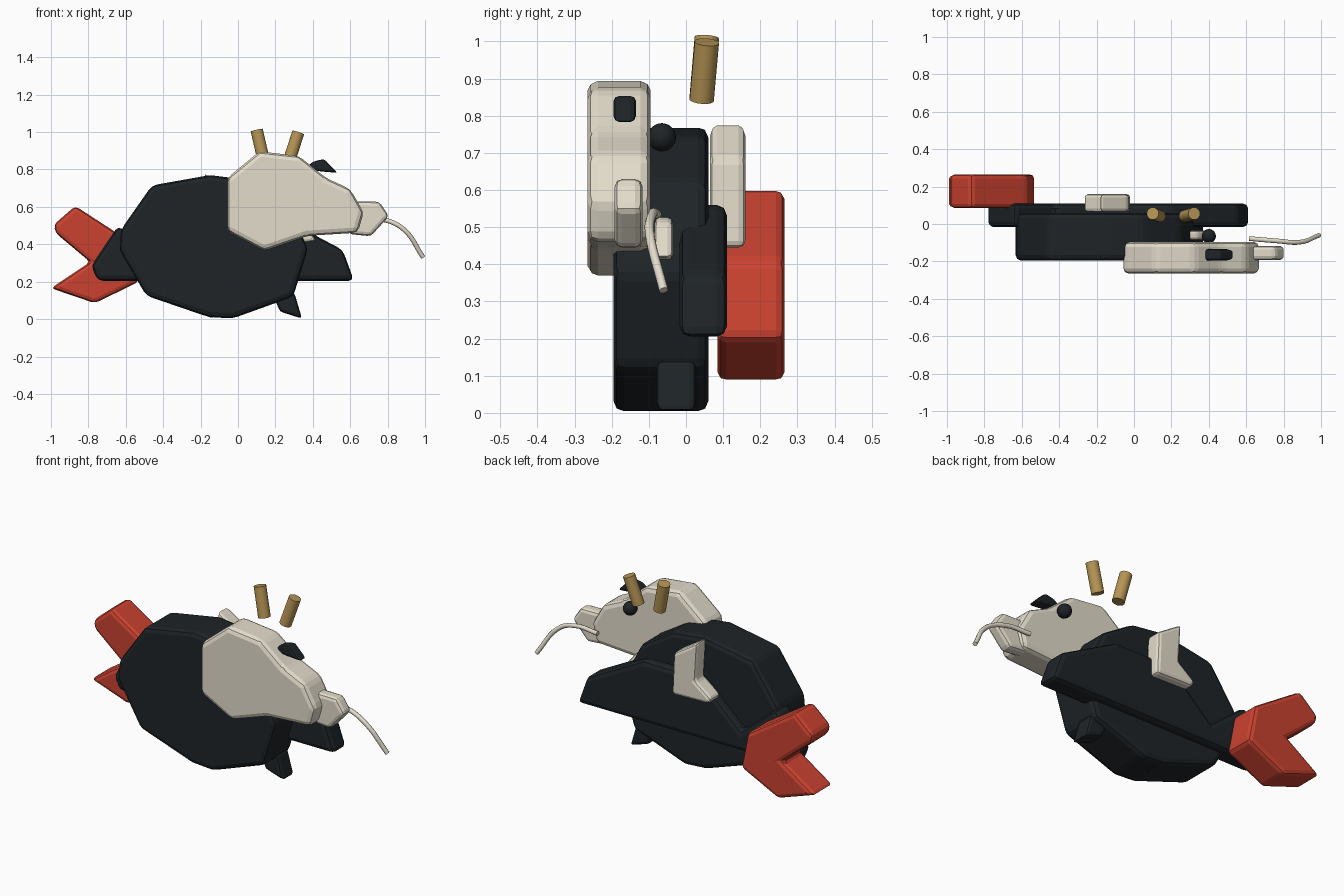
import bpy, bmesh
from mathutils import Vector

if "Cube" in bpy.data.objects:
    bpy.data.objects.remove(bpy.data.objects["Cube"])


def material(name, rgb):
    m = bpy.data.materials.new(name)
    m.diffuse_color = (*rgb, 1)
    m.use_nodes = True
    m.node_tree.nodes["Principled BSDF"].inputs["Base Color"].default_value = m.diffuse_color
    return m


BLACK = material("charcoal", (0.013, 0.017, 0.02))
CREAM = material("cream", (0.77, 0.72, 0.60))
RED = material("red", (0.60, 0.055, 0.03))
GOLD = material("gold", (0.47, 0.30, 0.09))


def smooth(obj):
    bpy.ops.object.select_all(action='DESELECT')
    obj.select_set(True)
    bpy.context.view_layer.objects.active = obj
    bpy.ops.object.shade_smooth_by_angle(angle=0.5)


def slab(name, profile, y0, y1, mat, bevel=0.028):
    """Extrude an x-z profile between two depths and soften its edges."""
    bm = bmesh.new()
    face = bm.faces.new([bm.verts.new((x, y0, z)) for x, z in profile])
    ext = bmesh.ops.extrude_face_region(bm, geom=[face])
    verts = [v for v in ext['geom'] if isinstance(v, bmesh.types.BMVert)]
    bmesh.ops.translate(bm, verts=verts, vec=(0, y1 - y0, 0))
    bmesh.ops.recalc_face_normals(bm, faces=bm.faces)
    me = bpy.data.meshes.new(name)
    bm.to_mesh(me)
    bm.free()
    obj = bpy.data.objects.new(name, me)
    bpy.context.collection.objects.link(obj)
    me.materials.append(mat)
    mod = obj.modifiers.new("soft_edges", 'BEVEL')
    mod.width, mod.segments, mod.limit_method = bevel, 2, 'ANGLE'
    mod.angle_limit = 0.2
    return obj


def rod(name, a, b, radius, mat):
    a, b = Vector(a), Vector(b)
    bpy.ops.mesh.primitive_cylinder_add(vertices=20, radius=radius,
                                        depth=(b - a).length, location=(a + b) / 2)
    obj = bpy.context.object
    obj.name = name
    obj.rotation_euler = (b - a).to_track_quat('Z', 'Y').to_euler()
    obj.data.materials.append(mat)
    smooth(obj)


# Main body
slab("body", [(-.46, .715), (-.15, .77), (.05, .745), (.25, .62), (.375, .38), (.295, .12),
              (-.03, .003), (-.16, .012), (-.49, .125), (-.635, .37), (-.625, .48)],
     -.195, .06, BLACK)

# Rear wing
slab("wing", [(-.75, .205), (-.785, .285), (-.64, .50), (-.42, .32), (-.16, .56),
              (.20, .56), (.56, .37), (.62, .205)], -.017, .11, BLACK)

# Forked tail
slab("tail", [(-.87, .605), (-.985, .505), (-.975, .46), (-.79, .305), (-1.0, .165),
              (-.765, .085), (-.53, .20), (-.57, .41)], .085, .265, RED)

# Pale fin on the back
slab("back_fin", [(-.18, .78), (-.03, .685), (-.02, .445), (-.25, .45), (-.27, .48),
                  (-.165, .56)], .065, .16, CREAM, .022)

# Head and snout
slab("head", [(-.057, .755), (.115, .897), (.325, .872), (.47, .755), (.60, .695),
              (.672, .57), (.64, .462), (.37, .445), (.14, .365), (-.057, .47)],
     -.265, -.095, CREAM)
slab("snout", [(.59, .63), (.755, .628), (.807, .55), (.71, .443), (.59, .455)],
     -.192, -.117, CREAM, .02)

# Small pale tooth behind the head
slab("tooth", [(.285, .53), (.34, .515), (.42, .42), (.36, .41), (.29, .44)],
     -.085, -.035, CREAM, .015)

# Brow and rear eye
slab("brow", [(.355, .80), (.40, .842), (.46, .856), (.533, .782), (.46, .788)],
     -.195, -.135, BLACK, .014)
bpy.ops.mesh.primitive_uv_sphere_add(segments=24, ring_count=14, radius=.038,
                                     location=(.40, -.065, .742))
eye = bpy.context.object
eye.name = "eye"
eye.data.materials.append(BLACK)
smooth(eye)

# Horns
rod("horn_left", (.138, .042, .845), (.10, .056, 1.01), .033, GOLD)
rod("horn_right", (.272, .042, .842), (.322, .056, .998), .033, GOLD)

# Feet
slab("front_foot", [(.30, .145), (.342, .003), (.225, .04), (.19, .12)],
     -.08, .027, BLACK, .018)
slab("rear_foot", [(-.14, .13), (-.13, .003), (-.25, .045), (-.26, .10)],
     -.08, .027, BLACK, .018)

# Curved whisker at the tip of the snout
cu = bpy.data.curves.new("whisker", 'CURVE')
cu.dimensions = '3D'
cu.bevel_depth, cu.bevel_resolution, cu.use_fill_caps = .0125, 2, True
sp = cu.splines.new('BEZIER')
path = [(.615, -.078, .535), (.76, -.09, .535), (.88, -.098, .485), (.99, -.06, .33)]
sp.bezier_points.add(len(path) - 1)
for p, co in zip(sp.bezier_points, path):
    p.co = co
    p.handle_left_type = p.handle_right_type = 'AUTO'
sp.resolution_u = 6
whisker = bpy.data.objects.new("whisker", cu)
bpy.context.collection.objects.link(whisker)
cu.materials.append(CREAM)
